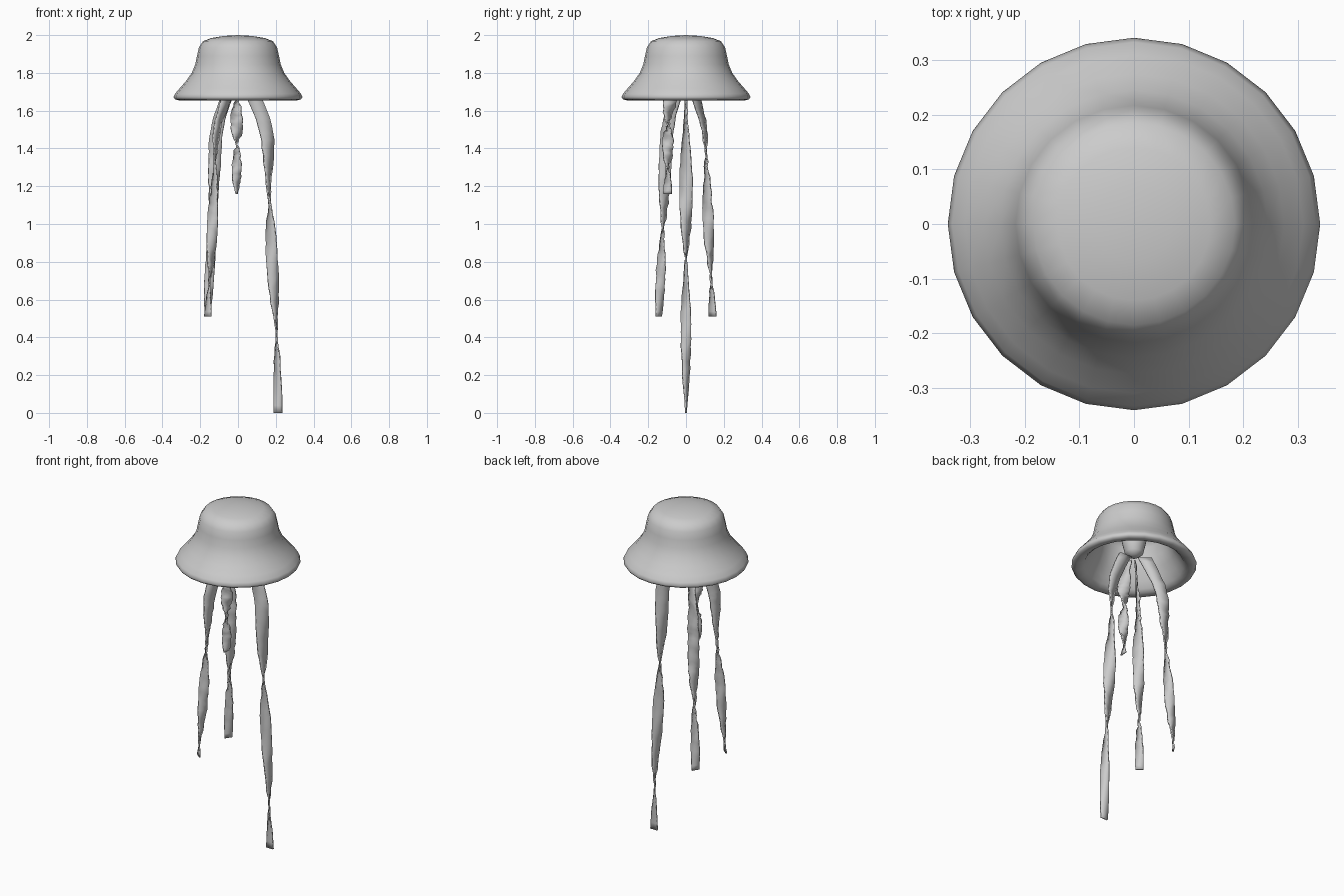
import bpy, bmesh, math, random
from mathutils import Vector

if "Cube" in bpy.data.objects:
    bpy.data.objects.remove(bpy.data.objects["Cube"])

random.seed(4)


def finish(name, bm, angle):
    bmesh.ops.recalc_face_normals(bm, faces=bm.faces)
    me = bpy.data.meshes.new(name)
    bm.to_mesh(me)
    bm.free()
    ob = bpy.data.objects.new(name, me)
    bpy.context.collection.objects.link(ob)
    bpy.ops.object.select_all(action='DESELECT')
    bpy.context.view_layer.objects.active = ob
    ob.select_set(True)
    bpy.ops.object.shade_smooth_by_angle(angle=math.radians(angle))
    return ob


def interp(table, t):
    # piecewise linear lookup in [(t, value), ...]
    for (a, va), (b, vb) in zip(table, table[1:]):
        if t <= b:
            return va + (vb - va) * (t - a) / (b - a)
    return table[-1][1]


# Bell: one lathed profile, outer skin, rolled lip, hollow, central stalk
profile = [(0, 2.0), (0.07, 1.996), (0.14, 1.985), (0.185, 1.968), (0.207, 1.935),
           (0.217, 1.89), (0.226, 1.845), (0.245, 1.80), (0.275, 1.757), (0.31, 1.717),
           (0.333, 1.69), (0.341, 1.672), (0.334, 1.66), (0.315, 1.655), (0.29, 1.66),
           (0.272, 1.675), (0.25, 1.71), (0.22, 1.76), (0.195, 1.82), (0.185, 1.88),
           (0.155, 1.925), (0.11, 1.93), (0.08, 1.89), (0.065, 1.81), (0.05, 1.745),
           (0.025, 1.725), (0, 1.72)]
bm = bmesh.new()
vs = [bm.verts.new((r, 0, z)) for r, z in profile]
es = [bm.edges.new(p) for p in zip(vs, vs[1:])]
bmesh.ops.spin(bm, geom=vs + es, cent=(0, 0, 0), axis=(0, 0, 1),
               angle=2 * math.pi, steps=24, use_merge=False)
bmesh.ops.remove_doubles(bm, verts=bm.verts, dist=0.0005)
finish("bell", bm, 80)


# Tentacles: twisted, slightly crumpled ribbons hanging outward
def tentacle(name, azimuth, path, twist, width, ripple, n=44):
    top, bottom = path[0][0], path[-1][0]
    by_t = [((top - z) / (top - bottom), r) for z, r in path]
    bm = bmesh.new()
    rows = []
    for i in range(n + 1):
        t = i / n
        a = math.radians(azimuth)
        r = interp(by_t, t)
        c = Vector((r * math.cos(a), r * math.sin(a), top + (bottom - top) * t))
        w = a + math.radians(interp(twist, t))
        d = Vector((math.cos(w), math.sin(w), 0))
        nrm = Vector((-d.y, d.x, 0))
        half = 0.5 * (width[0] + (width[1] - width[0]) * t)
        fade = ripple * min(1, 6 * t, 6 * (1 - t))
        rows.append([bm.verts.new(c + d * (s * half + random.uniform(-.4, .4) * fade)
                                  + nrm * random.uniform(-1, 1) * fade)
                     for s in (-1, 0, 1)])
    for p, q in zip(rows, rows[1:]):
        for k in (0, 1):
            bm.faces.new((p[k], p[k + 1], q[k + 1], q[k]))
    ob = finish(name, bm, 60)
    m = ob.modifiers.new("thickness", 'SOLIDIFY')
    m.thickness = 0.008
    m.offset = 0


twist_long = [(0, 0), (.1, 10), (.345, 90), (.53, 180), (.755, 270), (1, 360)]
twist_mid = [(0, 0), (.25, 30), (.5, 90), (.75, 190), (.97, 270), (1, 280)]

tentacle("long_tentacle", 0,
         [(1.715, .06), (1.66, .09), (1.55, .135), (1.45, .157), (1.12, .166),
          (.85, .178), (.42, .205), (0, .212)], twist_long, (.08, .045), .004)
mid_path = [(1.715, .06), (1.66, .085), (1.55, .135), (1.45, .158), (1.1, .175),
            (.8, .195), (.51, .215)]
tentacle("back_tentacle", 139, mid_path, twist_mid, (.075, .045), .005)
tentacle("front_tentacle", 222, mid_path, twist_mid, (.075, .045), .005)
tentacle("short_tentacle", 266,
         [(1.715, .06), (1.66, .083), (1.58, .095), (1.4, .097), (1.16, .098)],
         twist_long, (.075, .045), .007, 36)
